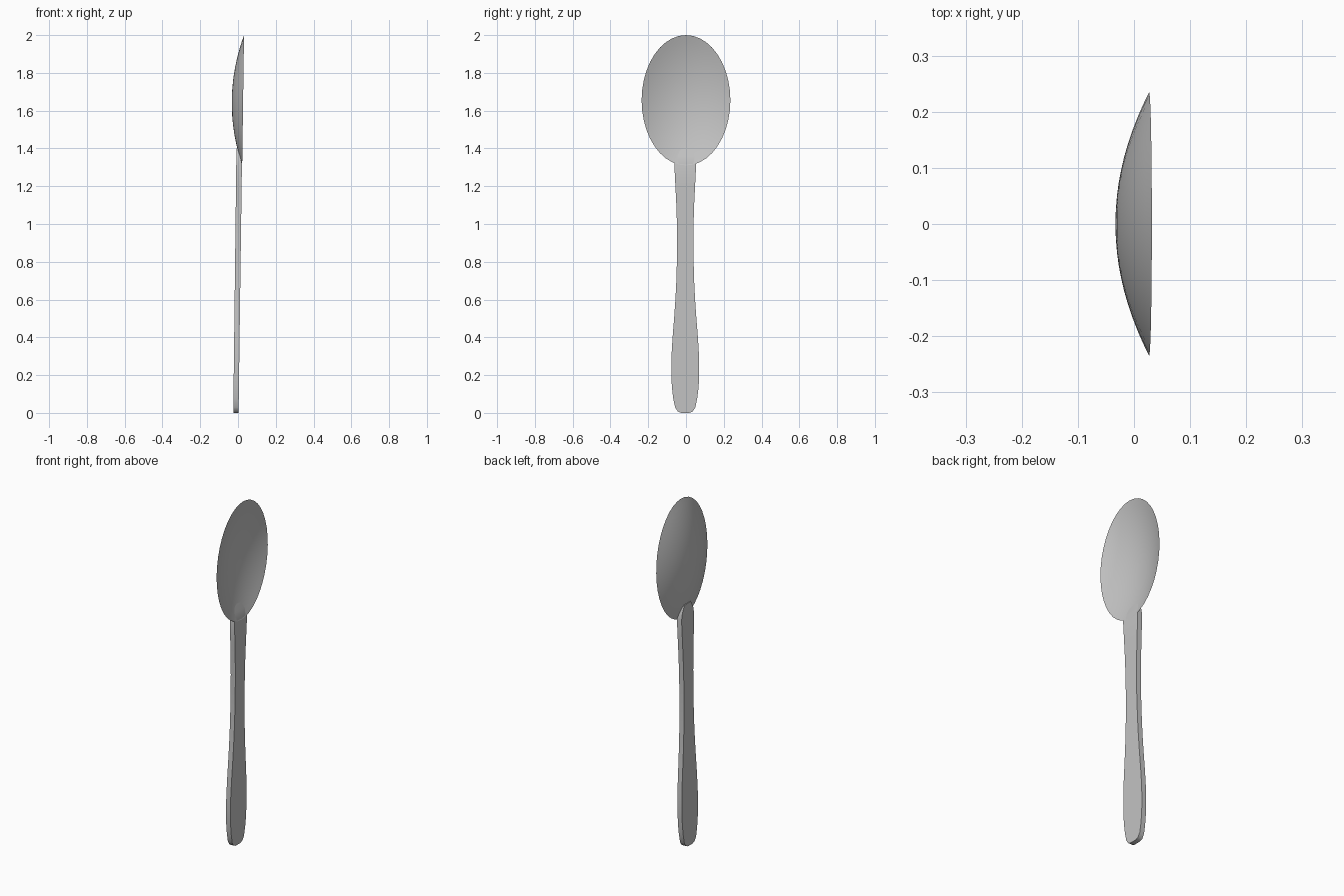
import bpy, bmesh, math

if "Cube" in bpy.data.objects:
    bpy.data.objects.remove(bpy.data.objects["Cube"])

grey = bpy.data.materials.new("spoon grey")
grey.use_nodes = True
colour = (0.55, 0.55, 0.55, 1)
grey.diffuse_color = colour
grey.node_tree.nodes["Principled BSDF"].inputs["Base Color"].default_value = colour


def loft(name, rings, angle):
    """Skin closed rings of points, cap both ends and shade by angle."""
    bm = bmesh.new()
    loops = [[bm.verts.new(p) for p in ring] for ring in rings]
    for a, b in zip(loops, loops[1:]):
        n = len(a)
        for i in range(n):
            j = (i + 1) % n
            bm.faces.new((a[i], a[j], b[j], b[i]))
    bm.faces.new(loops[0])
    bm.faces.new(loops[-1])
    bmesh.ops.recalc_face_normals(bm, faces=bm.faces)
    mesh = bpy.data.meshes.new(name)
    bm.to_mesh(mesh)
    bm.free()
    mesh.materials.append(grey)
    obj = bpy.data.objects.new(name, mesh)
    bpy.context.collection.objects.link(obj)
    bpy.ops.object.select_all(action='DESELECT')
    obj.select_set(True)
    bpy.context.view_layer.objects.active = obj
    bpy.ops.object.shade_smooth_by_angle(angle=math.radians(angle))
    return obj


# Bowl: thin elliptical dish, hollow towards +x, outer and inner skin meet at the rim
HALF_W, HALF_H, MID_Z = 0.235, 0.345, 1.655
SIDES, STEPS = 40, 10


def bowl_ring(r, depth):
    ring = []
    for i in range(SIDES):
        a = math.tau * i / SIDES
        y, z = HALF_W * r * math.cos(a), HALF_H * r * math.sin(a)
        x = 0.027 + 0.014 * z - depth * (1 - r ** 2)
        ring.append((x, y, MID_Z + z))
    return ring


radii = [0.02 + 0.98 * k / STEPS for k in range(STEPS + 1)]
outer = [bowl_ring(r, 0.06) for r in radii]
inner = [bowl_ring(r, 0.057) for r in reversed(radii[:-1])]
loft("bowl", outer + inner, 40)

# Handle: flat leaning bar, widest near its rounded lower end
outline = [(0, 0.022), (0.008, 0.04), (0.03, 0.054), (0.08, 0.064), (0.14, 0.071),
           (0.22, 0.074), (0.3, 0.073), (0.4, 0.067), (0.5, 0.059), (0.6, 0.052),
           (0.7, 0.047), (0.85, 0.043), (1.0, 0.044), (1.1, 0.047), (1.2, 0.052),
           (1.32, 0.058), (1.36, 0.05), (1.4, 0.03)]
rings = []
for z, w in outline:
    back = -0.025 + 0.012 * z
    front = 0.003 + 0.0135 * z
    if z > 1.33:  # tuck the tip under the bowl
        front = 0.01 - 0.3 * (z - 1.36)
    rings.append([(back, -0.004 - w, z), (front, -0.004 - w, z),
                  (front, -0.004 + w, z), (back, -0.004 + w, z)])
loft("handle", rings, 35)
